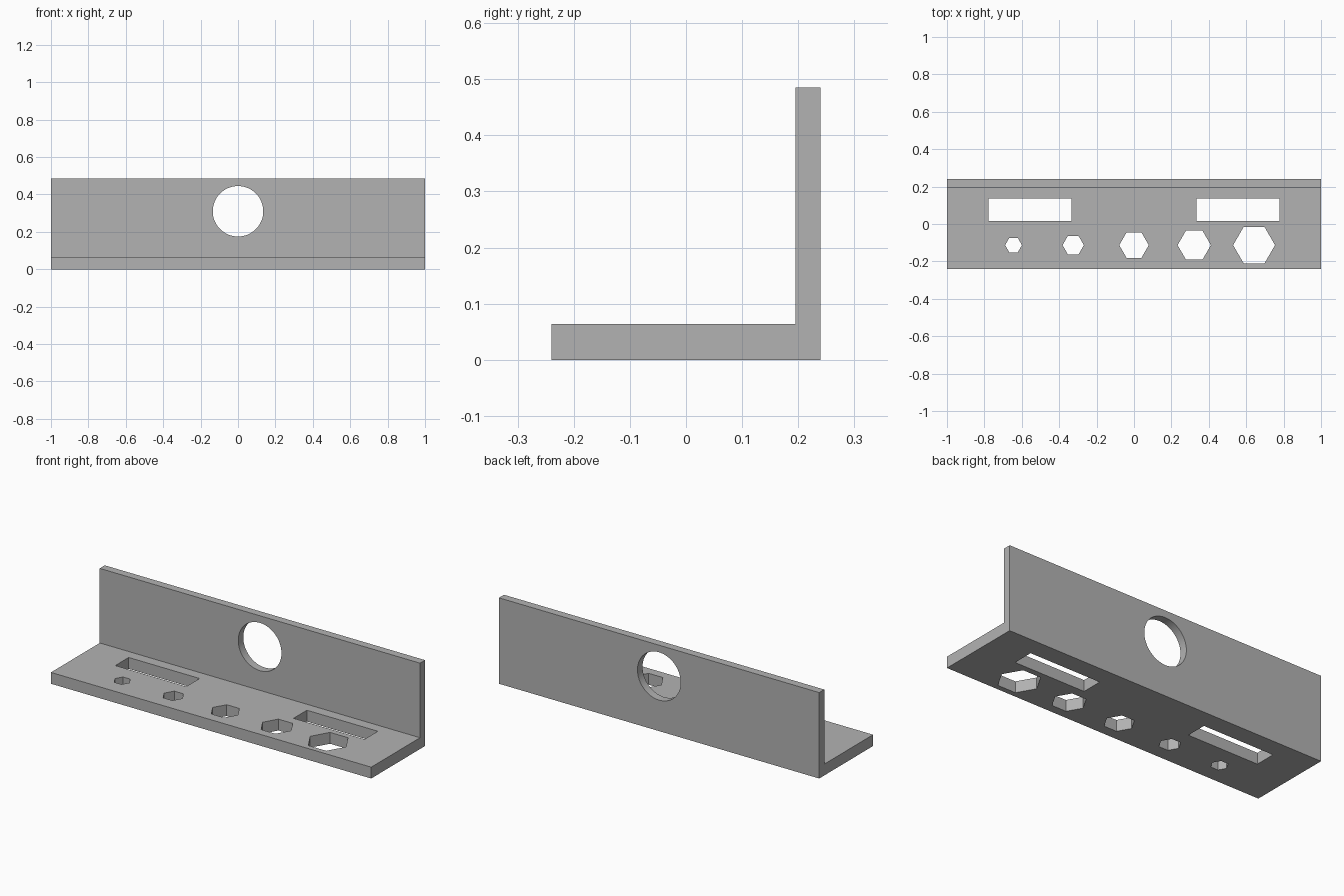
import bpy
import bmesh
import math

cube = bpy.data.objects.get("Cube")
if cube:
    bpy.data.objects.remove(cube, do_unlink=True)

grey = bpy.data.materials.new("plain grey")
grey.use_nodes = True
grey.diffuse_color = (0.45, 0.45, 0.45, 1)
grey.node_tree.nodes["Principled BSDF"].inputs["Base Color"].default_value = grey.diffuse_color


def prism(name, points, place, direction):
    """Extrude an outline, mapped into space by place(), along direction."""
    bm = bmesh.new()
    face = bm.faces.new([bm.verts.new(place(a, b)) for a, b in points])
    new = bmesh.ops.extrude_face_region(bm, geom=[face])["geom"]
    verts = [v for v in new if isinstance(v, bmesh.types.BMVert)]
    bmesh.ops.translate(bm, verts=verts, vec=direction)
    bmesh.ops.recalc_face_normals(bm, faces=bm.faces)
    mesh = bpy.data.meshes.new(name)
    bm.to_mesh(mesh)
    bm.free()
    mesh.materials.append(grey)
    obj = bpy.data.objects.new(name, mesh)
    bpy.context.scene.collection.objects.link(obj)
    return obj


def polygon(x, y, radius, sides):
    steps = [2 * math.pi * i / sides for i in range(sides)]
    return [(x + radius * math.cos(t), y + radius * math.sin(t)) for t in steps]


def floor_cutter(name, points):
    return prism(name, points, lambda a, b: (a, b, -0.1), (0, 0, 0.3))


# L-shaped bracket: thick shelf and thinner upright plate
profile = [(-0.24, 0), (0.24, 0), (0.24, 0.485), (0.195, 0.485), (0.195, 0.064), (-0.24, 0.064)]
bracket = prism("angle_bracket", profile, lambda a, b: (-1, a, b), (2, 0, 0))

# Round hole through the upright plate
cutters = [prism("round_hole_cutter", polygon(0, 0.31, 0.135, 64),
                 lambda a, b: (a, 0.1, b), (0, 0.3, 0))]

# Hexagonal holes growing from right to left
for x, radius in [(-0.644, 0.045), (-0.325, 0.057), (0, 0.079), (0.322, 0.089), (0.642, 0.112)]:
    cutters.append(floor_cutter("hex_hole_cutter", polygon(x, -0.113, radius, 6)))

# Pair of rectangular slots
for side in (-1, 1):
    inner, outer = side * 0.335, side * 0.778
    cutters.append(floor_cutter("slot_cutter", [(inner, 0.017), (outer, 0.017),
                                                (outer, 0.136), (inner, 0.136)]))

# Cut every opening, then bake the result and drop the helpers
for cutter in cutters:
    cutter.hide_render = True
    mod = bracket.modifiers.new("opening", "BOOLEAN")
    mod.operation = "DIFFERENCE"
    mod.solver = "EXACT"
    mod.object = cutter
bpy.context.view_layer.objects.active = bracket
bracket.select_set(True)
for mod in list(bracket.modifiers):
    bpy.ops.object.modifier_apply(modifier=mod.name)
for cutter in cutters:
    bpy.data.objects.remove(cutter, do_unlink=True)
bpy.ops.object.shade_smooth_by_angle(angle=math.radians(30))
